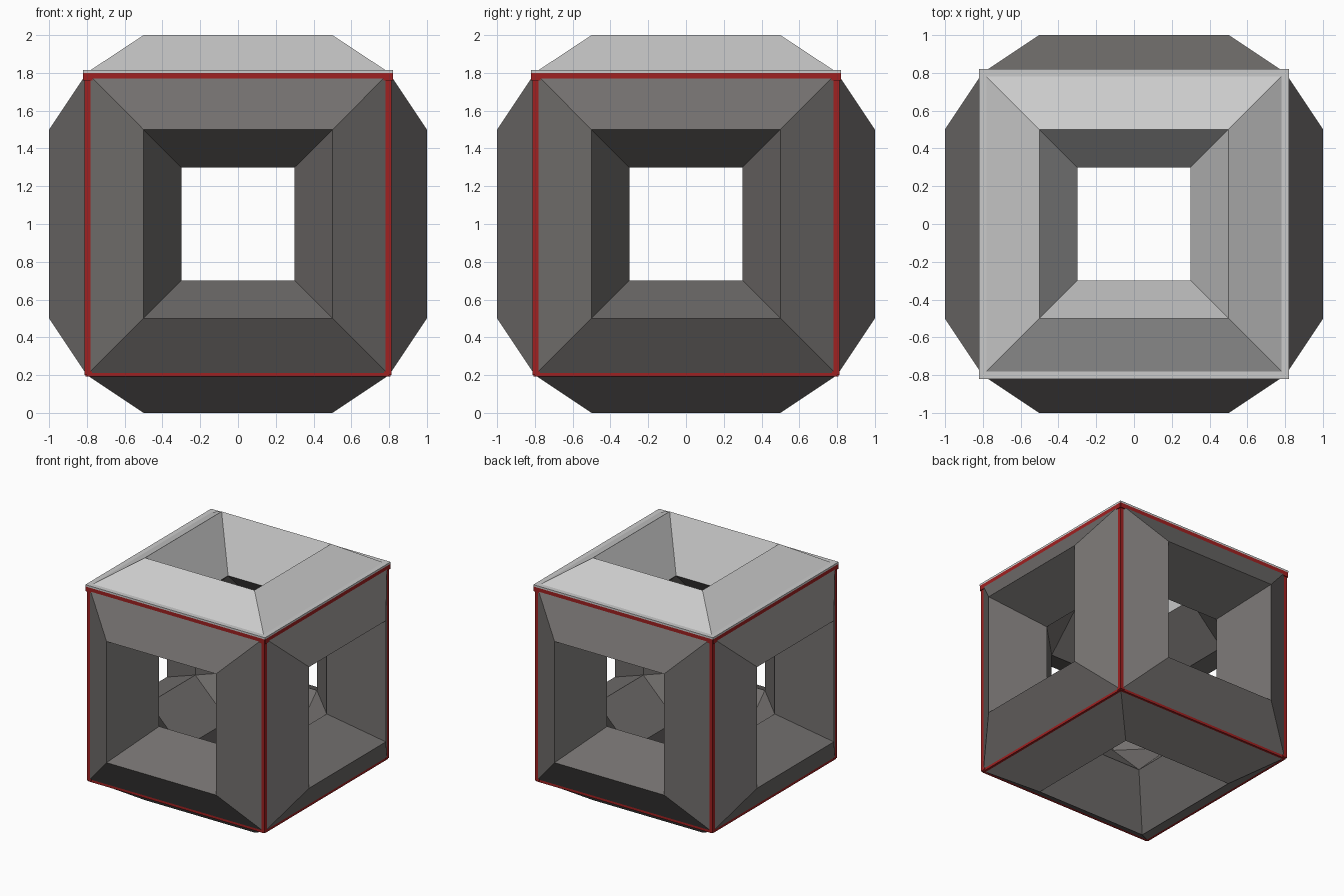
import bpy, bmesh
from math import pi
from itertools import permutations, product
from mathutils import Matrix, Vector

if "Cube" in bpy.data.objects:
    bpy.data.objects.remove(bpy.data.objects["Cube"])

CENTRE = Matrix.Translation((0, 0, 1))


def material(name, rgb):
    m = bpy.data.materials.new(name)
    m.diffuse_color = (*rgb, 1)
    m.use_nodes = True
    m.node_tree.nodes["Principled BSDF"].inputs["Base Color"].default_value = m.diffuse_color
    return m


def make_object(name, bm, mat=None):
    bmesh.ops.remove_doubles(bm, verts=bm.verts, dist=0.0005)
    bmesh.ops.recalc_face_normals(bm, faces=bm.faces)
    bm.transform(CENTRE)
    me = bpy.data.meshes.new(name)
    bm.to_mesh(me)
    bm.free()
    ob = bpy.data.objects.new(name, me)
    bpy.context.collection.objects.link(ob)
    if mat:
        me.materials.append(mat)
    return ob


def square_rings(bm, profile, rot):
    """Skin concentric squares given as (half width, distance from centre)."""
    loops = []
    for h, d in profile:
        pts = [(-h, -h, d), (h, -h, d), (h, h, d), (-h, h, d)]
        loops.append([bm.verts.new(rot @ Vector(p)) for p in pts])
    for a, b in zip(loops, loops[1:]):
        for i in range(4):
            j = (i + 1) % 4
            bm.faces.new((a[i], a[j], b[j], b[i]))


dark = material("dark_grey", (0.17, 0.16, 0.155))
red = material("red", (0.35, 0.015, 0.015))

# Dark frame: five raised window surrounds
frame = bmesh.new()
window = [(0.8, 0.8), (0.5, 1.0), (0.3, 0.6)]
sides = [Matrix.Rotation(k * pi / 2, 3, 'Z') @ Matrix.Rotation(pi / 2, 3, 'X')
         for k in range(4)]
sides.append(Matrix.Rotation(pi, 3, 'X'))
for rot in sides:
    square_rings(frame, window, rot)

# Inner cavity: chamfered hollow with its six window squares left open
corners = {(p[0] * s[0], p[1] * s[1], p[2] * s[2])
           for p in permutations((0.6, 0.3, 0.3))
           for s in product((-1, 1), repeat=3)}
hull = bmesh.new()
for c in sorted(corners):
    hull.verts.new(c)
bmesh.ops.convex_hull(hull, input=hull.verts)
hull.normal_update()
for f in hull.faces:
    if max(abs(n) for n in f.normal) < 0.99:
        frame.faces.new([frame.verts.new(v.co) for v in reversed(f.verts)])
hull.free()
make_object("cube_frame", frame, dark)

# Light grey lid: thin lip, raised rim and funnel
lid = bmesh.new()
square_rings(lid, [(0.78, 0.8), (0.82, 0.8), (0.82, 0.815), (0.78, 0.815),
                   (0.5, 1.0), (0.3, 0.6)], Matrix.Identity(3))
make_object("lid", lid)

# Red trim bars along the twelve cube edges
trim = bmesh.new()


def bar(centre, size):
    mat = Matrix.Translation(centre) @ Matrix.Diagonal((*size, 1))
    bmesh.ops.create_cube(trim, size=1, matrix=mat)


e, t = 0.792, 0.04
for k in range(4):
    start = len(trim.verts)
    bar((e, -e, 0), (t, t, 1.6))
    bar((0, -0.797, 0.78), (1.63, 0.046, 0.04))
    bar((0, -0.788, -0.788), (1.6, t, t))
    trim.verts.ensure_lookup_table()
    bmesh.ops.rotate(trim, verts=trim.verts[start:], cent=(0, 0, 0),
                     matrix=Matrix.Rotation(k * pi / 2, 3, 'Z'))
bm_trim = make_object("edge_trim", trim, red)
